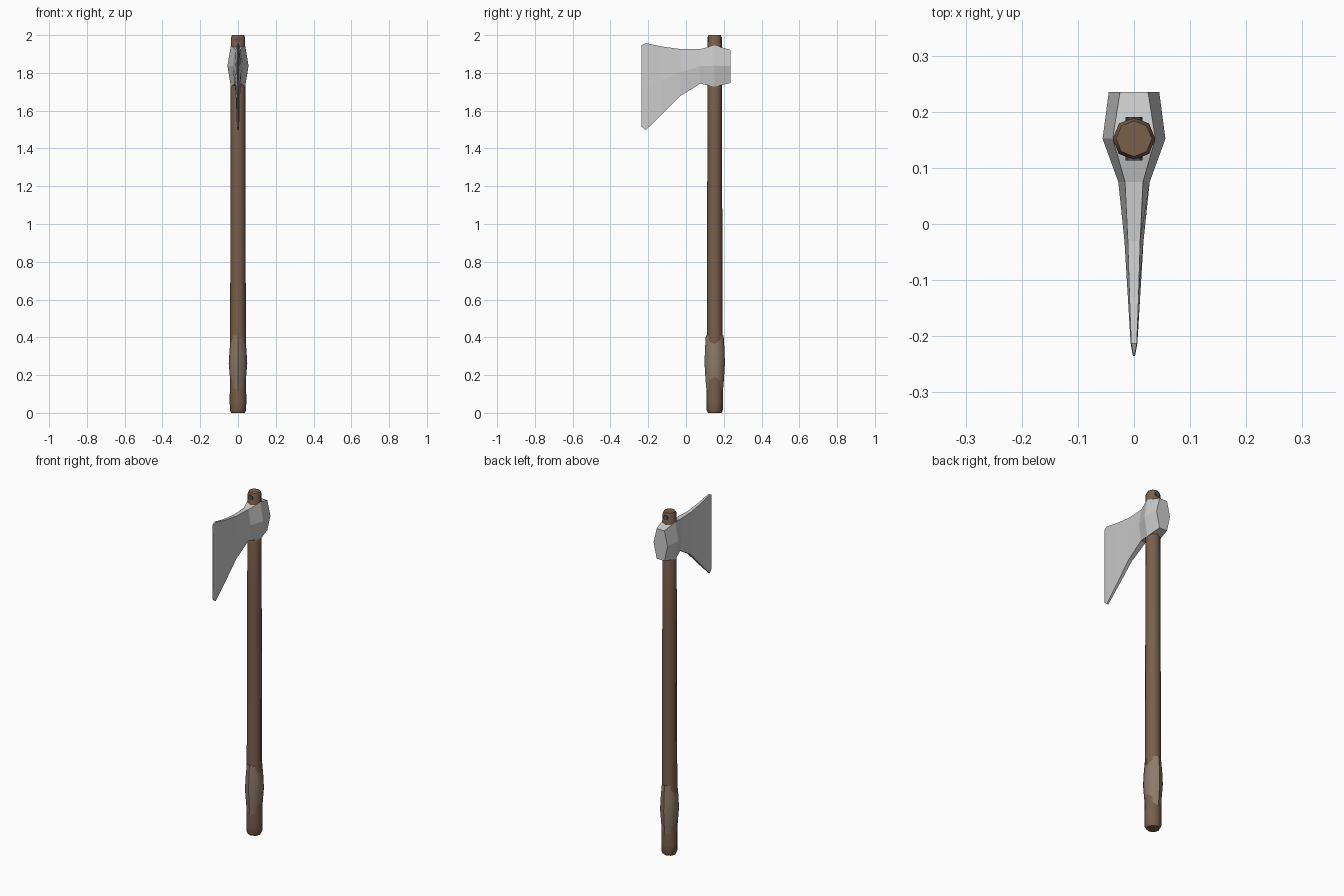
import bpy, math

if "Cube" in bpy.data.objects:
    bpy.data.objects.remove(bpy.data.objects["Cube"])

SHAFT_Y = 0.152


def make_object(name, verts, faces, color=None, smooth=False):
    mesh = bpy.data.meshes.new(name)
    mesh.from_pydata(verts, [], faces)
    obj = bpy.data.objects.new(name, mesh)
    bpy.context.collection.objects.link(obj)
    if color:
        mat = bpy.data.materials.new(name + "_colour")
        mat.diffuse_color = (*color, 1)
        mat.use_nodes = True
        mat.node_tree.nodes["Principled BSDF"].inputs["Base Color"].default_value = mat.diffuse_color
        mesh.materials.append(mat)
    if smooth:
        bpy.context.view_layer.objects.active = obj
        obj.select_set(True)
        bpy.ops.object.shade_smooth_by_angle(angle=math.radians(50))
        obj.select_set(False)
    return obj


def loft(name, rings, color=None, smooth=False):
    """Skin a list of equal-length rings and cap both ends."""
    n = len(rings[0])
    verts = [v for ring in rings for v in ring]
    faces = [(r * n + i, r * n + (i + 1) % n, (r + 1) * n + (i + 1) % n, (r + 1) * n + i)
             for r in range(len(rings) - 1) for i in range(n)]
    faces += [tuple(reversed(range(n))), tuple(range(len(verts) - n, len(verts)))]
    return make_object(name, verts, faces, color, smooth)


def ring(rx, ry, z, n=8):
    return [(rx * math.cos(math.tau * i / n), SHAFT_Y + ry * math.sin(math.tau * i / n), z)
            for i in range(n)]


# Wooden shaft, thicker at the foot
shaft = [(0.036, 0), (0.043, 0.015), (0.044, 0.06), (0.042, 0.3), (0.041, 0.7),
         (0.039, 1.4), (0.038, 1.985), (0.032, 2.0)]
loft("shaft", [ring(r, r, z) for r, z in shaft], (0.19, 0.115, 0.07), True)

# Bulging grip wrap
wrap = [(0.037, 0.043, 0.11), (0.042, 0.049, 0.18), (0.049, 0.054, 0.26), (0.045, 0.052, 0.33), (0.037, 0.047, 0.41)]
loft("grip_wrap", [ring(*w) for w in wrap], (0.26, 0.20, 0.14), True)

# Axe head: hexagonal sections (y, bottom z, ridge z, top z, flat half-width, ridge half-width)
head = [(0.235, 1.746, 1.836, 1.922, 0.025, 0.045),
        (0.152, 1.727, 1.838, 1.945, 0.038, 0.056),
        (0.075, 1.743, 1.836, 1.926, 0.016, 0.028),
        (-0.03, 1.677, 1.803, 1.926, 0.011, 0.017),
        (-0.13, 1.577, 1.76, 1.940, 0.008, 0.011),
        (-0.213, 1.497, 1.73, 1.958, 0.005, 0.006),
        (-0.235, 1.515, 1.73, 1.947, 0.001, 0.002)]
loft("axe_head", [[(a, y, zb), (b, y, zm), (a, y, zt), (-a, y, zt), (-b, y, zm), (-a, y, zb)]
                  for y, zb, zm, zt, a, b in head])

# Locking pin through the top of the shaft
pin = [[(0.015 * math.cos(math.tau * i / 8), y, 1.975 - 0.015 * math.sin(math.tau * i / 8))
        for i in range(8)] for y in (SHAFT_Y - 0.039, SHAFT_Y + 0.039)]
loft("locking_pin", pin, (0.09, 0.09, 0.10))
